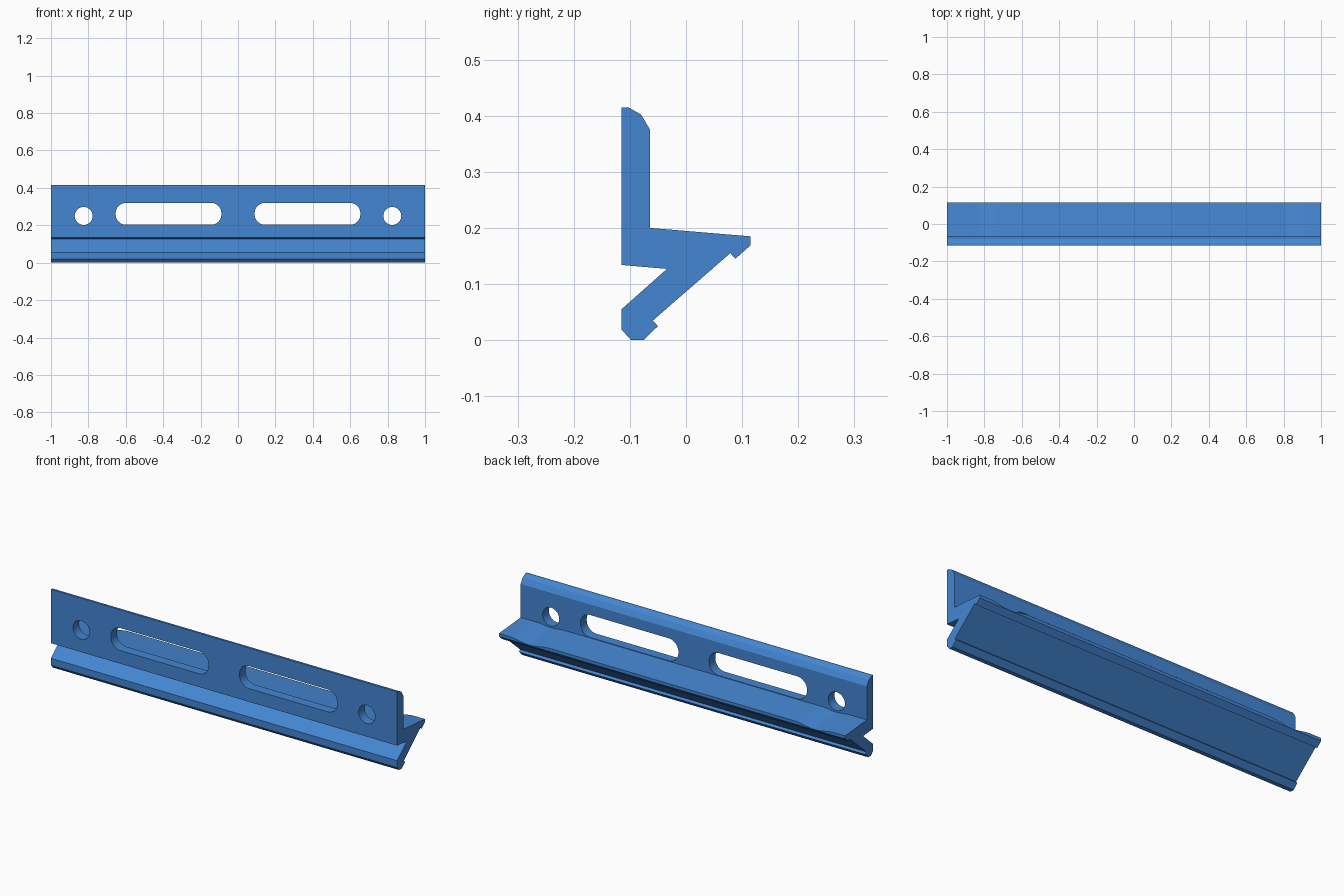
import bpy, bmesh, math

if "Cube" in bpy.data.objects:
    bpy.data.objects.remove(bpy.data.objects["Cube"])

blue = bpy.data.materials.new("rail blue")
blue.diffuse_color = (0.058, 0.24, 0.65, 1)
blue.use_nodes = True
blue.node_tree.nodes["Principled BSDF"].inputs["Base Color"].default_value = blue.diffuse_color

# Cross-section (y, z); points 4 and 5 are the shelf's top edge
PROFILE = [(-0.115, 0.415), (-0.103, 0.415), (-0.08, 0.402), (-0.064, 0.375),
           (-0.064, 0.2), (0.115, 0.185), (0.115, 0.169), (0.088, 0.145),
           (0.079, 0.155), (-0.059, 0.035), (-0.05, 0.025), (-0.076, 0.0),
           (-0.098, 0.0), (-0.115, 0.019), (-0.115, 0.055), (-0.034, 0.127),
           (-0.115, 0.134)]
HOLE_X, HOLE_Z = 0.825, 0.25


def dip(x, depth, half):
    """Soft hollow in the shelf in line with each screw hole."""
    d = abs(abs(x) - HOLE_X) / half
    return depth * (0.5 + 0.5 * math.cos(math.pi * d)) if d < 1 else 0


def make_object(name, bm):
    bmesh.ops.recalc_face_normals(bm, faces=bm.faces)
    mesh = bpy.data.meshes.new(name)
    bm.to_mesh(mesh)
    bm.free()
    ob = bpy.data.objects.new(name, mesh)
    bpy.context.collection.objects.link(ob)
    mesh.materials.append(blue)
    return ob


# Rail: the profile swept along x with extra sections across the hollows
half = 0.12
steps = [HOLE_X - half + 2 * half * i / 16 for i in range(17)]
stations = sorted([-1, 1] + steps + [-s for s in steps])
bm = bmesh.new()
rings = []
for x in stations:
    ring = []
    for i, (y, z) in enumerate(PROFILE):
        if i == 4:
            z -= dip(x, 0.007, 0.08)
        elif i == 5:
            z -= dip(x, 0.014, half)
        ring.append(bm.verts.new((x, y, z)))
    rings.append(ring)
n = len(PROFILE)
for a, b in zip(rings, rings[1:]):
    for i in range(n):
        bm.faces.new((a[i], a[(i + 1) % n], b[(i + 1) % n], b[i]))
bm.faces.new(rings[0])
bm.faces.new(rings[-1])
rail = make_object("mounting_rail", bm)


def cut(name, x0, x1, z0, z1, r):
    """Cut a rounded rectangle through the upright wall."""
    bm = bmesh.new()
    pts = []
    for k, (cx, cz) in enumerate([(x1 - r, z1 - r), (x0 + r, z1 - r),
                                  (x0 + r, z0 + r), (x1 - r, z0 + r)]):
        for j in range(11):
            a = math.radians(90 * k + 9 * j)
            pts.append((cx + r * math.cos(a), cz + r * math.sin(a)))
    face = bm.faces.new([bm.verts.new((x, -0.2, z)) for x, z in pts])
    ext = bmesh.ops.extrude_face_region(bm, geom=[face])["geom"]
    bmesh.ops.translate(bm, vec=(0, 0.2, 0),
                        verts=[v for v in ext if isinstance(v, bmesh.types.BMVert)])
    bmesh.ops.remove_doubles(bm, verts=bm.verts, dist=1e-5)
    cutter = make_object(name, bm)
    mod = rail.modifiers.new(name, "BOOLEAN")
    mod.operation, mod.solver, mod.object = "DIFFERENCE", "EXACT", cutter
    bpy.context.view_layer.objects.active = rail
    bpy.ops.object.modifier_apply(modifier=name)
    cutter.hide_render = True
    bpy.data.objects.remove(cutter)


# Screw holes and long slots on both halves
for s in (-1, 1):
    c = s * HOLE_X
    cut("screw_hole", c - 0.048, c + 0.048, HOLE_Z - 0.048, HOLE_Z + 0.048, 0.048)
    c = s * 0.3715
    cut("slot", c - 0.2825, c + 0.2825, 0.203, 0.32, 0.055)

bpy.ops.object.select_all(action="DESELECT")
rail.select_set(True)
bpy.context.view_layer.objects.active = rail
bpy.ops.object.shade_smooth_by_angle(angle=math.radians(28))
